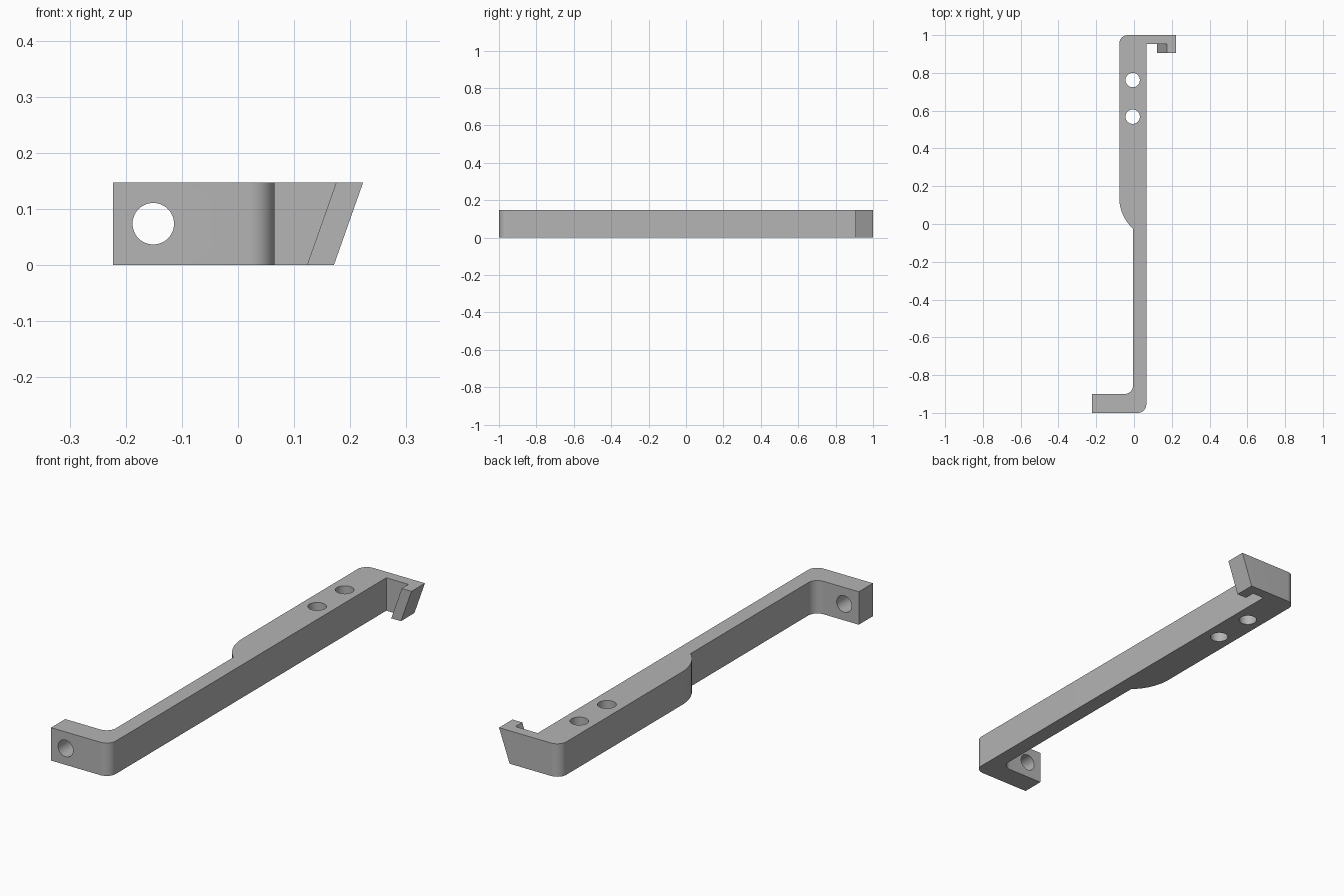
import bpy, bmesh, math
from mathutils import Vector

cube = bpy.data.objects.get("Cube")
if cube:
    bpy.data.objects.remove(cube, do_unlink=True)

HEIGHT = 0.147
SLANT = 0.052      # sideways lean of the hook from bottom to top

grey = bpy.data.materials.new("plain grey")
grey.use_nodes = True
grey.diffuse_color = (0.46, 0.46, 0.46, 1)
grey.node_tree.nodes["Principled BSDF"].inputs["Base Color"].default_value = grey.diffuse_color


def arc(cx, cy, r, start, end, steps=12):
    """Points on an arc, angles in degrees."""
    angles = [math.radians(start + (end - start) * i / steps) for i in range(steps + 1)]
    return [(cx + r * math.cos(a), cy + r * math.sin(a)) for a in angles]


# Plan outline, counter-clockwise from the free end of the front arm
LEFT, RIGHT, WIDE, R = -0.005, 0.065, -0.078, 0.045
BULGE, SWEEP = 0.223, 47.7
outline = [(-0.223, -1)]
outline += arc(RIGHT - R, -1 + R, R, -90, 0)
outline += [(RIGHT, 0.953), (0.123, 0.953), (0.123, 0.905), (0.171, 0.905), (0.171, 1)]
outline += arc(WIDE + R, 1 - R, R, 90, 180)
outline += arc(WIDE + BULGE, 0.14, BULGE, 180, 180 + SWEEP, 16)
outline += arc(LEFT - R, -0.9 + R, R, 0, -90)
outline += [(-0.223, -0.9)]

# Extrude the outline, leaning the hook outwards
bm = bmesh.new()
base = bm.faces.new([bm.verts.new((x, y, 0)) for x, y in outline])
grown = bmesh.ops.extrude_face_region(bm, geom=[base])["geom"]
for v in (g for g in grown if isinstance(g, bmesh.types.BMVert)):
    v.co += Vector((SLANT if v.co.x > 0.1 else 0, 0, HEIGHT))
bmesh.ops.recalc_face_normals(bm, faces=bm.faces)
mesh = bpy.data.meshes.new("hooked_bracket")
bm.to_mesh(mesh)
bm.free()
mesh.materials.append(grey)
bracket = bpy.data.objects.new("hooked_bracket", mesh)
bpy.context.collection.objects.link(bracket)


def drill(name, location, radius, rotation=(0, 0, 0)):
    """Cut a round hole through the bracket."""
    bpy.ops.mesh.primitive_cylinder_add(vertices=48, radius=radius, depth=0.3,
                                        location=location, rotation=rotation)
    cutter = bpy.context.object
    cutter.name = name
    cutter.hide_render = True
    cutter.data.materials.append(grey)
    mod = bracket.modifiers.new(name, 'BOOLEAN')
    mod.operation, mod.solver, mod.object = 'DIFFERENCE', 'EXACT', cutter
    bpy.ops.object.select_all(action='DESELECT')
    bpy.context.view_layer.objects.active = bracket
    bracket.select_set(True)
    bpy.ops.object.modifier_apply(modifier=mod.name)
    bpy.data.objects.remove(cutter, do_unlink=True)


# Two screw holes in the wide bar, one through the front arm
for y in (0.762, 0.568):
    drill("screw_hole", (-0.007, y, HEIGHT / 2), 0.038)
drill("arm_hole", (-0.151, -0.95, HEIGHT / 2), 0.037, (math.pi / 2, 0, 0))

bpy.ops.object.shade_smooth_by_angle(angle=math.radians(30))
